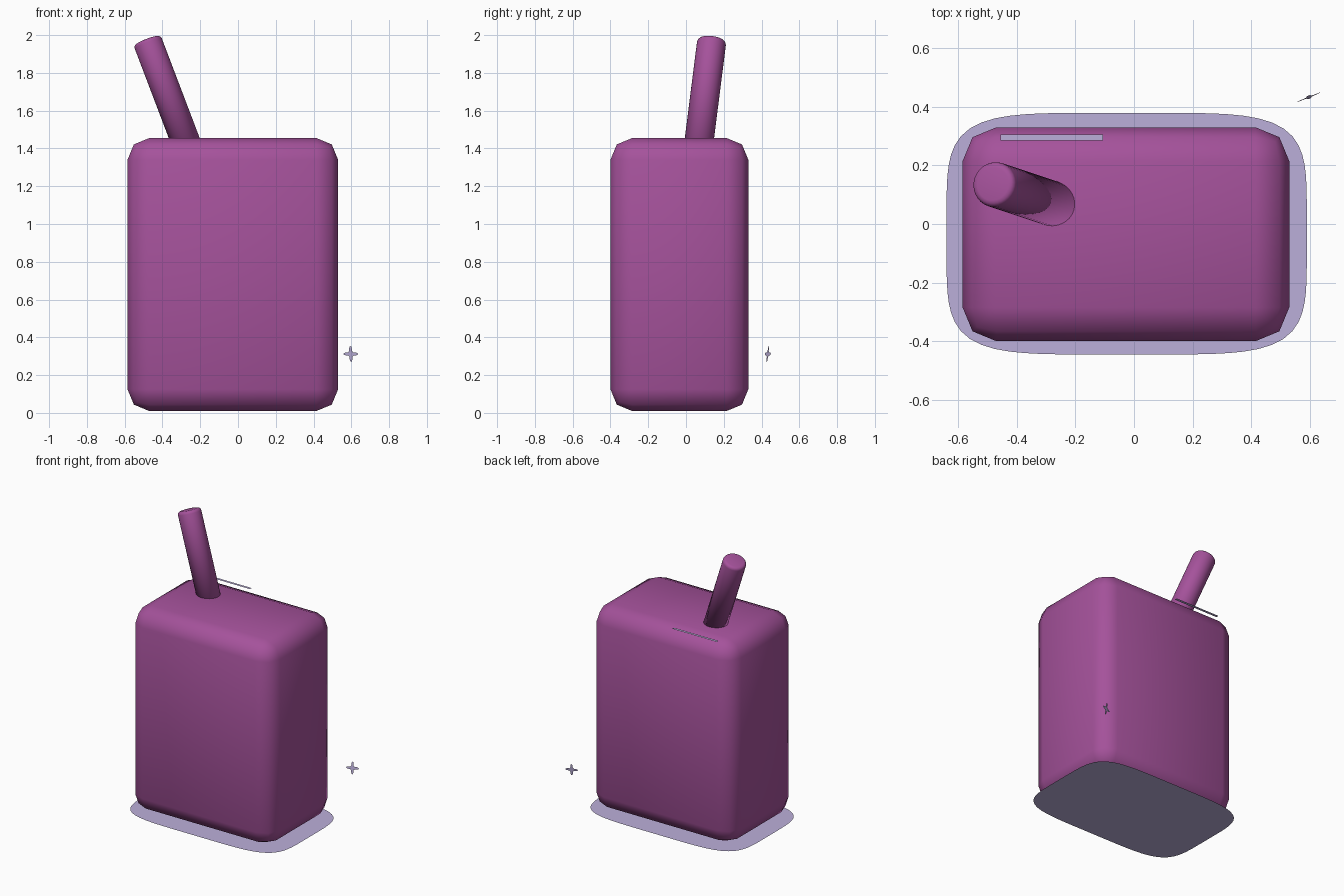
import bpy, bmesh, math
from mathutils import Vector, Matrix

if "Cube" in bpy.data.objects:
    bpy.data.objects.remove(bpy.data.objects["Cube"])


def material(name, rgb):
    m = bpy.data.materials.new(name)
    m.diffuse_color = (*rgb, 1)
    m.use_nodes = True
    m.node_tree.nodes["Principled BSDF"].inputs["Base Color"].default_value = m.diffuse_color
    return m


PURPLE = material("plum purple", (0.376, 0.084, 0.328))
LAVENDER = material("pale lavender", (0.50, 0.43, 0.70))


def finish(name, bm, mat, smooth=False):
    mesh = bpy.data.meshes.new(name)
    bm.to_mesh(mesh)
    bm.free()
    mesh.materials.append(mat)
    for p in mesh.polygons:
        p.use_smooth = smooth
    ob = bpy.data.objects.new(name, mesh)
    bpy.context.collection.objects.link(ob)
    return ob


def flat_shape(name, points, mat, matrix):
    # single face outline lying in local XY, facing +Z
    bm = bmesh.new()
    bm.faces.new([bm.verts.new((x, y, 0)) for x, y in points])
    bm.transform(matrix)
    return finish(name, bm, mat)


# carton body: rounded box
lo, hi = Vector((-0.585, -0.40, 0.01)), Vector((0.53, 0.33, 1.455))
bm = bmesh.new()
bmesh.ops.create_cube(bm, size=1, matrix=Matrix.Translation((lo + hi) / 2)
                      @ Matrix.Diagonal((*(hi - lo), 1)))
bmesh.ops.bevel(bm, geom=bm.edges[:], offset=0.115, segments=2, profile=0.5,
                affect='EDGES')
finish("carton_body", bm, PURPLE, smooth=True)

# straw: tilted cylinder with softened top rim
base, tip = Vector((-0.26, 0.063, 1.39)), Vector((-0.482, 0.137, 1.974))
axis = tip - base
bm = bmesh.new()
bmesh.ops.create_cone(bm, cap_ends=True, segments=32, radius1=0.077,
                      radius2=0.077, depth=axis.length)
rim = [e for e in bm.edges if all(v.co.z > 0 for v in e.verts)]
bmesh.ops.bevel(bm, geom=rim, offset=0.02, segments=3, profile=0.5,
                affect='EDGES')
bm.transform(Matrix.Translation((base + tip) / 2)
             @ axis.to_track_quat('Z', 'Y').to_matrix().to_4x4())
finish("straw", bm, PURPLE, smooth=True)


# base plate: squarish superellipse under the carton
def superellipse(a, b, n, count):
    pts = []
    for i in range(count):
        t = 2 * math.pi * i / count
        c, s = math.cos(t), math.sin(t)
        r = (abs(c) ** n + abs(s) ** n) ** (-1 / n)
        pts.append((a * r * c, b * r * s))
    return pts


flat_shape("base_plate", superellipse(0.615, 0.4125, 5, 96), LAVENDER,
           Matrix.Translation((-0.025, -0.033, 0)))

# narrow strip at the back of the top
flat_shape("top_strip", [(-0.175, -0.01), (0.175, -0.01), (0.175, 0.01),
                         (-0.175, 0.01)], LAVENDER,
           Matrix.Translation((-0.28, 0.295, 1.452)))

# four-pointed sparkle floating beside the carton
star = []
for i in range(48):
    t = 2 * math.pi * i / 48
    r = 0.017 + 0.026 * abs(math.cos(2 * t)) ** 3 * (math.cos(4 * t) + 1) / 2
    if math.cos(4 * t) < 0:
        r = 0.017
    star.append((r * math.cos(t), r * math.sin(t)))
flat_shape("sparkle", star, LAVENDER,
           Matrix.Translation((0.597, 0.433, 0.312))
           @ Matrix.Rotation(math.radians(22), 4, 'Z')
           @ Matrix.Rotation(math.radians(82), 4, 'X'))
